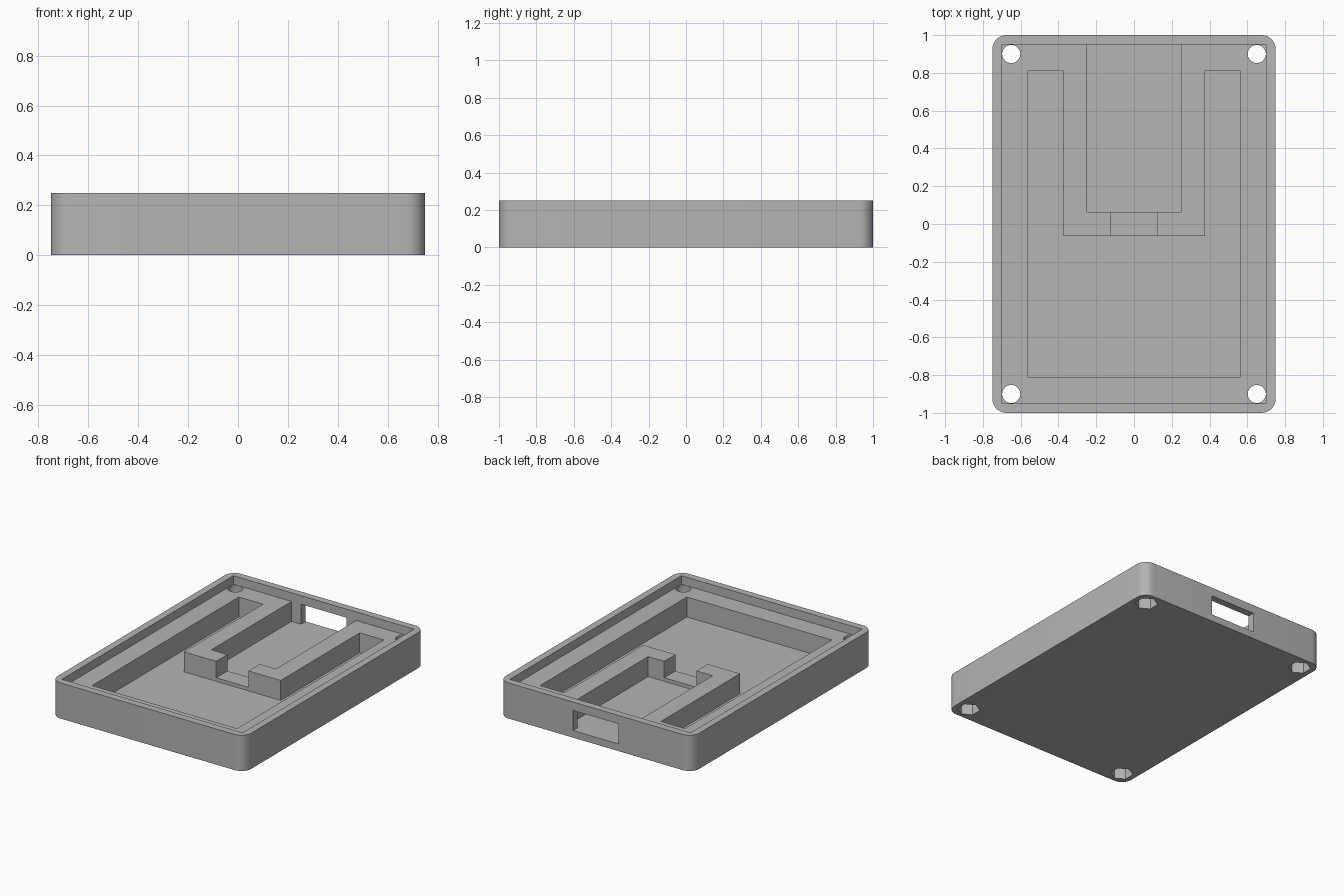
import bpy, bmesh, math

cube = bpy.data.objects.get("Cube")
if cube:
    bpy.data.objects.remove(cube, do_unlink=True)

grey = bpy.data.materials.new("plain grey")
grey.use_nodes = True
colour = (0.46, 0.46, 0.46, 1)
grey.diffuse_color = colour
grey.node_tree.nodes["Principled BSDF"].inputs["Base Color"].default_value = colour

WALL, FLOOR, LEDGE, HEIGHT, ABOVE = 0.05, 0.05, 0.19, 0.25, 0.35


def prism(name, outline, z0, z1):
    """Extrude a flat outline from z0 up to z1."""
    bm = bmesh.new()
    face = bm.faces.new([bm.verts.new((x, y, z0)) for x, y in outline])
    top = bmesh.ops.extrude_face_region(bm, geom=[face])["geom"]
    verts = [v for v in top if isinstance(v, bmesh.types.BMVert)]
    bmesh.ops.translate(bm, verts=verts, vec=(0, 0, z1 - z0))
    bmesh.ops.recalc_face_normals(bm, faces=bm.faces)
    mesh = bpy.data.meshes.new(name)
    bm.to_mesh(mesh)
    bm.free()
    mesh.materials.append(grey)
    obj = bpy.data.objects.new(name, mesh)
    bpy.context.collection.objects.link(obj)
    return obj


def rect(half_x, y0, y1):
    return [(-half_x, y0), (half_x, y0), (half_x, y1), (-half_x, y1)]


def ring(cx, cy, radius, sides, turn=0.0):
    step = 2 * math.pi / sides
    return [(cx + radius * math.cos(i * step + turn),
             cy + radius * math.sin(i * step + turn)) for i in range(sides)]


def rounded_rect(half_x, half_y, r, steps=8):
    points = []
    for k, (sx, sy) in enumerate([(1, 1), (-1, 1), (-1, -1), (1, -1)]):
        for i in range(steps + 1):
            a = math.pi / 2 * (k + i / steps)
            points.append((sx * (half_x - r) + r * math.cos(a),
                           sy * (half_y - r) + r * math.sin(a)))
    return points


# Tray body with rounded upright corners
tray = prism("enclosure_tray", rounded_rect(0.75, 1, 0.075), 0, HEIGHT)

# U-shaped pocket that leaves the two-legged island standing
right_half = [(0.5625, -0.8125), (0.5625, 0.8125), (0.375, 0.8125), (0.375, -0.0625)]
pocket = right_half + [(-x, y) for x, y in reversed(right_half)]

cutters = [
    prism("lid_recess", rect(0.75 - WALL, WALL - 1, 1 - WALL), LEDGE, ABOVE),
    prism("main_pocket", pocket, FLOOR, ABOVE),
    prism("port_bay", rect(0.25, 0.0625, 1 - WALL), FLOOR, ABOVE),
    prism("cable_notch", rect(0.125, -0.1, 0.1), 0.075, ABOVE),
    prism("port_slot", rect(0.175, 0.9, 1.1), FLOOR, LEDGE),
]
# Corner screw holes with hexagonal nut recesses underneath
for sx in (-1, 1):
    for sy in (-1, 1):
        x, y = sx * 0.65, sy * 0.9
        cutters.append(prism("screw_hole", ring(x, y, 0.048, 32), -0.1, ABOVE))
        cutters.append(prism("nut_recess", ring(x, y, 0.074, 6, math.pi / 2), -0.1, 0.1))

bpy.ops.object.select_all(action="DESELECT")
bpy.context.view_layer.objects.active = tray
tray.select_set(True)
for cutter in cutters:
    cutter.hide_render = True
    mod = tray.modifiers.new(cutter.name, "BOOLEAN")
    mod.operation = "DIFFERENCE"
    mod.solver = "EXACT"
    mod.object = cutter
    bpy.ops.object.modifier_apply(modifier=mod.name)
for cutter in cutters:
    bpy.data.objects.remove(cutter, do_unlink=True)

bpy.ops.object.shade_smooth_by_angle(angle=math.radians(30))
